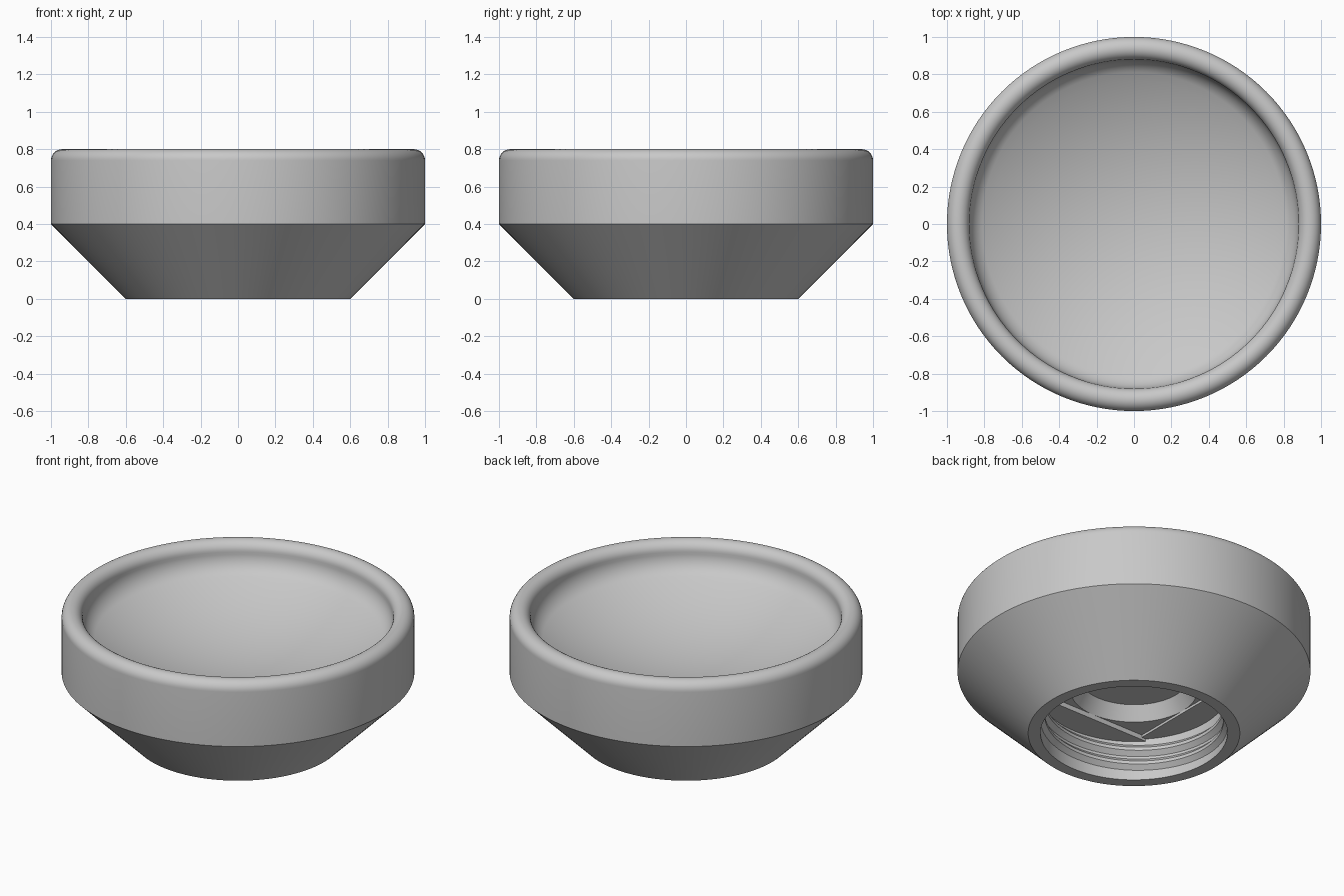
import bpy, bmesh, math
from math import sin, cos, pi, radians

old = bpy.data.objects.get("Cube")
if old:
    bpy.data.objects.remove(old, do_unlink=True)

grey = bpy.data.materials.new("plain grey")
grey.use_nodes = True
colour = (0.58, 0.58, 0.58, 1)
grey.diffuse_color = colour
grey.node_tree.nodes["Principled BSDF"].inputs["Base Color"].default_value = colour


def finish(name, bm, angle=25):
    bmesh.ops.recalc_face_normals(bm, faces=bm.faces)
    mesh = bpy.data.meshes.new(name)
    bm.to_mesh(mesh)
    bm.free()
    mesh.materials.append(grey)
    ob = bpy.data.objects.new(name, mesh)
    bpy.context.collection.objects.link(ob)
    bpy.ops.object.select_all(action='DESELECT')
    ob.select_set(True)
    bpy.context.view_layer.objects.active = ob
    bpy.ops.object.shade_smooth_by_angle(angle=radians(angle))
    return ob


def arc(cx, cz, r, a0, a1, n):
    steps = [radians(a0 + (a1 - a0) * i / n) for i in range(n + 1)]
    return [(cx + r * cos(a), cz + r * sin(a)) for a in steps]


def lathe(name, profile, sides=128):
    bm = bmesh.new()
    verts = [bm.verts.new((r, 0, z)) for r, z in profile]
    edges = [bm.edges.new(pair) for pair in zip(verts, verts[1:])]
    bmesh.ops.spin(bm, geom=verts + edges, axis=(0, 0, 1), cent=(0, 0, 0),
                   angle=2 * pi, steps=sides)
    bmesh.ops.remove_doubles(bm, verts=bm.verts, dist=0.0001)
    return finish(name, bm)


HOLE, BORE = 0.53, 0.36
CEILING = 0.28

# Body: blind socket, conical underside, straight band, round lip, dished top
socket = [(0, 0.365), (0.31, 0.365), (BORE, CEILING), (HOLE, CEILING), (HOLE, 0)]
outside = [(0.6, 0), (1, 0.4)]
lip = arc(0.94, 0.74, 0.06, 0, 180, 16)

# The cove runs tangent into the shallow spherical bowl
tilt = 28
cove = arc(0.75, 0.735, 0.13, 0, tilt - 90, 12)
edge_r, edge_z = cove[-1]
bowl_r = edge_r / sin(radians(tilt))
bowl = arc(0, edge_z + bowl_r * cos(radians(tilt)), bowl_r, tilt - 90, -90, 16)
lathe("body", socket + outside + lip + cove[1:] + bowl[1:])


# Stepped lands on the socket ceiling, each a circle segment
def segment(name, turn, low):
    half = math.acos(BORE / HOLE)
    bm = bmesh.new()
    n = 24
    angles = [turn - half + 2 * half * i / n for i in range(n + 1)]
    face = bm.faces.new([bm.verts.new((HOLE * cos(a), HOLE * sin(a), low))
                         for a in angles])
    res = bmesh.ops.extrude_face_region(bm, geom=[face], use_keep_orig=True)
    for v in res["geom"]:
        if isinstance(v, bmesh.types.BMVert):
            v.co.z = CEILING
    finish(name, bm)


for label, turn, low in (("back", pi / 2, 0.25), ("front", -pi / 2, 0.25),
                         ("left", 0, 0.265), ("right", pi, 0.265)):
    segment("socket_land_" + label, turn, low)


# Thread: V-shaped ridge swept along a helix on the socket wall
def thread(name, pitch, start, turns, per_turn=96):
    section = [(0.535, -0.042), (0.505, -0.01), (0.505, 0.01), (0.535, 0.042)]
    bm = bmesh.new()
    total = int(turns * per_turn)
    rings = []
    for i in range(total + 1):
        a = 2 * pi * i / per_turn
        rise = start + pitch * i / per_turn
        # the ridge fades into the wall at both ends
        fade = min(1, i / 8, (total - i) / 8)
        ring = []
        for r, dz in section:
            r = 0.535 - (0.535 - r) * fade
            ring.append(bm.verts.new((r * cos(a), r * sin(a), rise + dz)))
        rings.append(ring)
    for p, q in zip(rings, rings[1:]):
        for k in range(4):
            m = (k + 1) % 4
            bm.faces.new((p[k], p[m], q[m], q[k]))
    bm.faces.new(rings[0])
    bm.faces.new(rings[-1])
    finish(name, bm)


thread("socket_thread", 0.09, 0.042, 2.1)
